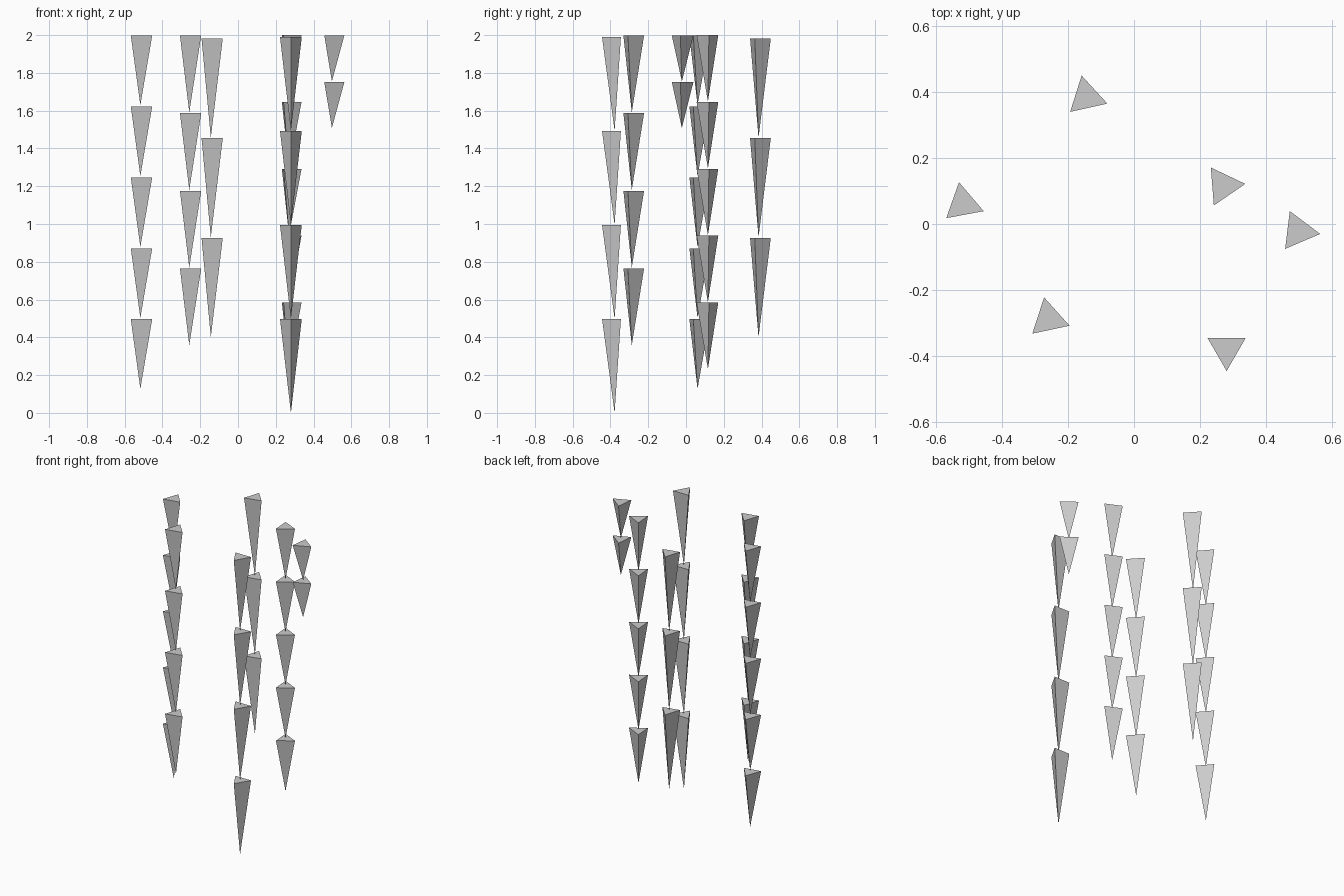
import bpy
from math import radians

if "Cube" in bpy.data.objects:
    bpy.data.objects.remove(bpy.data.objects["Cube"])

RADIUS = 0.0665

# Each hanging string: name, x, y, corner angle, top z, spacing, spike height, count
STRINGS = [
    ("back_string", -0.144, 0.384, -17.5, 1.983, 0.528, 0.526, 3),
    ("left_string", -0.517, 0.061, -19.5, 1.998, 0.3755, 0.369, 5),
    ("front_left_string", -0.258, -0.287, -18, 1.998, 0.411, 0.407, 4),
    ("back_right_string", 0.270, 0.116, 4.5, 2.0, 0.354, 0.352, 5),
    ("right_string", 0.497, -0.022, -7, 1.998, 0.247, 0.243, 2),
    ("front_string", 0.280, -0.378, -90, 1.99, 0.4975, 0.4975, 4),
]


def spike(name, x, y, angle, top, height):
    """Three-sided spike, flat end up and point down."""
    # Flipping about x mirrors the cone's local y; its first corner lies on +y
    bpy.ops.mesh.primitive_cone_add(
        vertices=3, radius1=RADIUS, radius2=0, depth=height,
        location=(x, y, top - height / 2),
        rotation=(radians(180), 0, radians(angle + 90)))
    bpy.context.object.name = name


# Stack the spikes of each string point to base
for name, x, y, angle, top, pitch, height, count in STRINGS:
    for i in range(count):
        spike(f"{name}_spike_{i + 1}", x, y, angle, top - i * pitch, height)
